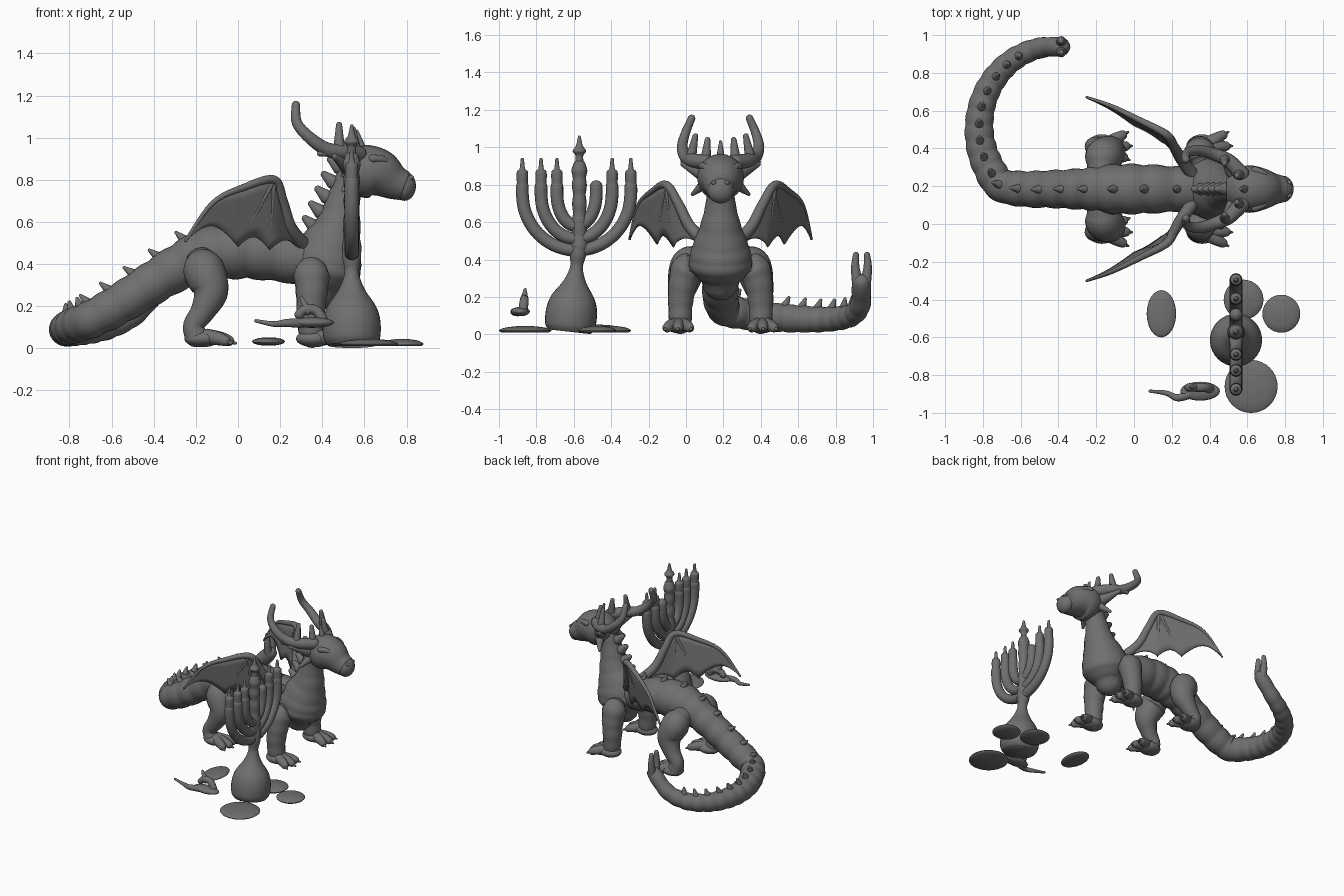
import bpy, bmesh, math
from mathutils import Vector

cube = bpy.data.objects.get("Cube")
if cube:
    bpy.data.objects.remove(cube, do_unlink=True)

shade = .16
grey = bpy.data.materials.new("stone grey")
grey.use_nodes = True
grey.diffuse_color = (shade, shade, shade, 1)
grey.node_tree.nodes["Principled BSDF"].inputs["Base Color"].default_value = grey.diffuse_color

MID = .185  # y of the creature's plane of symmetry


def finish(name, bm):
    """Turn a bmesh into a smooth grey object."""
    bmesh.ops.recalc_face_normals(bm, faces=bm.faces)
    mesh = bpy.data.meshes.new(name)
    bm.to_mesh(mesh)
    bm.free()
    mesh.materials.append(grey)
    for poly in mesh.polygons:
        poly.use_smooth = True
    obj = bpy.data.objects.new(name, mesh)
    bpy.context.collection.objects.link(obj)
    return obj


def spline(points, steps):
    """Catmull-Rom curve through rows of numbers."""
    rows = [Vector(p) for p in (points[0], *points, points[-1])]
    curve = []
    for before, start, end, after in zip(rows, rows[1:], rows[2:], rows[3:]):
        leave, arrive = (end - before) / 2, (after - start) / 2
        for k in range(steps):
            t = k / steps
            ease = t * t * (3 - 2 * t)
            curve.append(start + (end - start) * ease
                         + leave * t * (1 - t) ** 2 - arrive * t * t * (1 - t))
    return curve + [rows[-1]]


def tube(name, points, start=None, end=None, steps=6, sides=16, ribs=0, depth=.08, rounded=True):
    """Swept tube; the radius tapers from start to end, or is each point's fourth number."""
    if start:
        last = len(points) - 1
        points = [(*p, start + (end - start) * i / last) for i, p in enumerate(points)]
    rows = spline(points, steps)
    centres = [row.xyz for row in rows]
    last = len(rows) - 1
    side = None
    rings = []
    for i, row in enumerate(rows):
        along = (centres[min(i + 1, last)] - centres[max(i - 1, 0)]).normalized()
        if side is None:
            side = Vector((0, 1, 0)) if abs(along.y) < .8 else Vector((1, 0, 0))
        side = (side - along * side.dot(along)).normalized()
        radius = row.w
        if ribs:
            radius *= 1 + depth * (abs(math.sin(math.pi * ribs * i / last)) - .6)
        rings.append((row.xyz, side, along, radius))
    if rounded:
        for tip, sign in ((0, -1), (-1, 1)):
            centre, side, along, radius = rings[tip]
            caps = [(centre + along * sign * radius * math.sin(a), side, along, radius * math.cos(a))
                    for a in (.4, .8, 1.2, 1.5)]
            rings = rings + caps if sign > 0 else caps[::-1] + rings
    bm = bmesh.new()
    loops = []
    for centre, side, along, radius in rings:
        other = along.cross(side)
        angles = [math.tau * k / sides for k in range(sides)]
        loops.append([bm.verts.new(centre + (side * math.cos(a) + other * math.sin(a)) * radius)
                      for a in angles])
    for low, high in zip(loops, loops[1:]):
        for k in range(sides):
            bm.faces.new((low[k - 1], low[k], high[k], high[k - 1]))
    bm.faces.new(loops[0])
    bm.faces.new(loops[-1])
    return finish(name, bm)


def spike(name, base, tip, radius, blunt=.33):
    return tube(name, [tuple(base), tuple(tip)], radius, radius * blunt, steps=3, sides=10)


def blob(name, centre, size):
    """Ellipsoid with the given half sizes."""
    bm = bmesh.new()
    bmesh.ops.create_uvsphere(bm, u_segments=24, v_segments=14, radius=1)
    bmesh.ops.scale(bm, vec=size, verts=bm.verts)
    bmesh.ops.translate(bm, vec=centre, verts=bm.verts)
    return finish(name, bm)


def midline(profile):
    """Points on the symmetry plane from x, z, radius."""
    return [(x, MID, z, radius) for x, z, radius in profile]


def mirrored(s, *points):
    """Points whose second number is the distance from the symmetry plane."""
    return [(x, MID + s * offset, *rest) for x, offset, *rest in points]


# Torso, then a ringed tail that curls in an arc and lifts at its end
body = midline([(.42, .42, .13), (.25, .43, .12), (.05, .46, .13), (-.12, .45, .13),
                (-.27, .39, .11), (-.42, .3, .1), (-.57, .205, .095)])
ARC = 9
for i in range(ARC + 1):
    u = i / ARC
    angle = math.radians(225 - 140 * u)
    body.append((-.42 + .4 * math.cos(angle), .51 + .43 * math.sin(angle),
                 .075 + .06 * (1 - u) ** 4 + .2 * u ** 7, .088 - .038 * u))
tube("torso_and_tail", body, steps=10, sides=24, ribs=24, depth=.07)
tail_end = Vector(body[-1][:3])
for dy in (-.03, .03):
    tube("tail_prong", [tail_end + Vector((0, dy * spread, rise))
                        for spread, rise in ((.7, 0), (1.1, .08), (1, .15))], .03, .016)

# Spikes along the back
path = spline(body, 10)
for row, ahead in list(zip(path, path[1:]))[12:-16:8]:
    along = (ahead.xyz - row.xyz).normalized()
    up = Vector((0, 0, 1))
    up = (up - along * along.z).normalized()
    root = row.xyz + up * (row.w - .015)
    spike("back_spike", root, root + up * .05 + along * .02, .026)

# Chest, neck and neck spikes
tube("chest_and_neck", midline([(.54, .82, .07), (.5, .7, .08), (.475, .58, .11), (.435, .46, .155),
                                (.41, .36, .165), (.39, .28, .1)]),
     steps=10, sides=28, ribs=7, depth=.025)
for i in range(5):
    x, z = .36 + .03 * i, .58 + .07 * i
    spike("neck_spike", (x, MID, z), (x - .04, MID, z + .035), .036, .5)

# Head
tube("head", midline([(.49, .84, .06), (.53, .84, .1), (.6, .84, .125), (.67, .83, .115),
                      (.74, .79, .085), (.79, .77, .07)]), sides=24, rounded=False)
blob("muzzle_tip", (.79, MID, .77), (.055, .07, .07))
spike("crown_spike", (.59, MID, .94), (.565, MID, 1.03), .024)

# Wing outline as x, z: the arm above, scalloped corners below
ARM = spline([(.33, .47), (.25, .57), (.21, .7), (.17, .8), (.03, .765), (-.12, .69), (-.25, .51)], 5)
CORNERS = [Vector(c) for c in ((.31, .45), (.15, .47), (0, .485), (-.25, .51))]
HEM = []
for first, second in zip(CORNERS, CORNERS[1:]):
    for k in range(10):
        corner = first.lerp(second, k / 10)
        HEM.append(corner + Vector((0, (first - second).length / 3 * math.sin(math.pi * k / 10))))
HEM.append(CORNERS[-1])


def wing_point(s, flat):
    """Lean the flat wing outline out from the body."""
    x, z = flat
    slope = 1.2 if x > .17 else .57
    return Vector((x, MID + s * (.26 + (.17 - x) * slope + (z - .6) * .15), z))


for s in (-1, 1):
    # Face details
    tube("brow", mirrored(s, (.64, .1, .9), (.69, .08, .895), (.73, .045, .865)), .02, .015)
    blob("eye", (.695, MID + s * .08, .86), (.018, .018, .018))
    blob("nostril", (.82, MID + s * .035, .81), (.016, .014, .012))
    spike("ear", *mirrored(s, (.53, .09, .86), (.46, .2, .91)), .045)
    spike("cheek_spike", *mirrored(s, (.54, .09, .8), (.5, .15, .75)), .03)

    # Antlers with tines
    tube("antler", mirrored(s, (.57, .08, .92), (.5, .15, .93), (.42, .185, .945), (.34, .205, 1),
                            (.28, .19, 1.07), (.275, .155, 1.155)), .042, .02)
    for base, tip in (((.48, .16, .94), (.48, .135, 1.06)), ((.56, .08, .93), (.545, .07, 1.04)),
                      ((.45, .18, .94), (.39, .2, .925))):
        spike("antler_tine", *mirrored(s, base, tip), .03, .5)

    # Wing membrane lofted from arm to hem, with arm, fingers and thumb
    bm = bmesh.new()
    grid = [[bm.verts.new(wing_point(s, upper.lerp(lower, k / 5))) for k in range(6)]
            for upper, lower in zip(ARM, HEM)]
    for column, after in zip(grid, grid[1:]):
        for k in range(5):
            bm.faces.new((column[k], column[k + 1], after[k + 1], after[k]))
    bmesh.ops.remove_doubles(bm, verts=bm.verts, dist=.0005)
    thick = finish("wing_membrane", bm).modifiers.new("thickness", "SOLIDIFY")
    thick.thickness = .014
    thick.offset = 0
    tube("wing_arm", [tuple(wing_point(s, flat)) for flat in ARM[::5]], .036, .007)
    wrist = wing_point(s, ARM[15])
    for corner in CORNERS[1:3]:
        spike("wing_finger", wrist, wing_point(s, corner), .014)
    spike("wing_thumb", wrist, wrist + Vector((-.015, 0, .015)), .016)

    # Legs, feet, toes and claws
    tube("front_leg", mirrored(s, (.355, .15, .37, .06), (.35, .18, .35, .085), (.35, .205, .26, .075),
                               (.345, .215, .16, .066), (.35, .215, .06, .06)), ribs=5, depth=.05)
    tube("hind_leg", mirrored(s, (-.17, .12, .4, .08), (-.16, .17, .365, .1), (-.13, .2, .27, .085),
                              (-.165, .22, .18, .06), (-.21, .225, .11, .05), (-.2, .225, .06, .055)))
    for kind, x in (("front", .35), ("hind", -.18)):
        blob(kind + "_foot", (x + .01, MID + s * .22, .045), (.085, .07, .04))
        for turn in (-.4, .05, .5):
            def reach(length, z):
                return x + length * math.cos(turn), .22 + length * math.sin(turn), z
            tube(kind + "_toe", mirrored(s, reach(.03, .055), reach(.1, .046), reach(.135, .036)), .038, .026)
            spike(kind + "_claw", *mirrored(s, reach(.135, .035), reach(.17, .024)), .018)

# Candelabrum: bulbous foot leaning into the shaft, nested arms and candles
CX, CY = .54, -.57


def turned(name, y, profile, lean=0, **options):
    """Upright turned part from height and radius pairs."""
    return tube(name, [(CX, y - lean * (.5 - z), z, radius) for z, radius in profile], **options)


turned("candelabrum_foot", CY, [(.014, .115), (.05, .135), (.13, .136), (.2, .115), (.28, .062),
                                (.36, .034), (.43, .045), (.5, .04)],
       lean=.11, sides=32, rounded=False)
turned("central_shaft", CY, [(.44, .045), (.7, .036), (.9, .04)], steps=14, ribs=5, depth=.2)
turned("central_candle", CY, [(.88, .03), (.95, .02), (.98, .036), (1.01, .018), (1.055, .008)])
ARMS_Y = CY - .015
for reach, drop in ((.29, .3), (.19, .24), (.105, .17)):
    angles = [math.pi * k / 12 for k in range(13)]
    curve = [(CX, ARMS_Y - reach * math.cos(a), .75 - drop * math.sin(a)) for a in angles]
    ends = [(CX, ARMS_Y + reach * e, .79) for e in (-1, 1)]
    tube("candelabrum_arm", [ends[0], *curve, ends[1]], .034, .034, steps=3)
    for e in (-1, 1):
        if reach > .15 or e < 0:  # one inner holder stands empty
            turned("candle_holder", ARMS_Y + reach * e,
                   [(.78, .028), (.865, .03), (.885, .015), (.935, .009)])

# Flat coins and a pebble on the floor
for x, y, radius in ((.78, -.475, .1), (.62, -.86, .14), (.58, -.4, .105)):
    tube("coin", [(x, y, z, radius * part) for z, part in ((.01, .9), (.022, 1), (.036, .75), (.044, .3))],
         sides=32, rounded=False)
blob("pebble", (.145, -.475, .032), (.078, .125, .02))

# Little lamp with a long wavy handle and a curling flame
blob("lamp_bowl", (.35, -.885, .122), (.105, .05, .025))
tube("lamp_handle", [(.3, -.9, .12), (.23, -.92, .12), (.17, -.895, .115), (.085, -.885, .13)], .024, .008)
tube("lamp_flame", [(.4, -.87, .14), (.37, -.865, .18), (.32, -.865, .185), (.29, -.865, .16)], .025, .022)
spike("lamp_flame_tip", (.33, -.865, .18), (.3, -.86, .24), .024)
